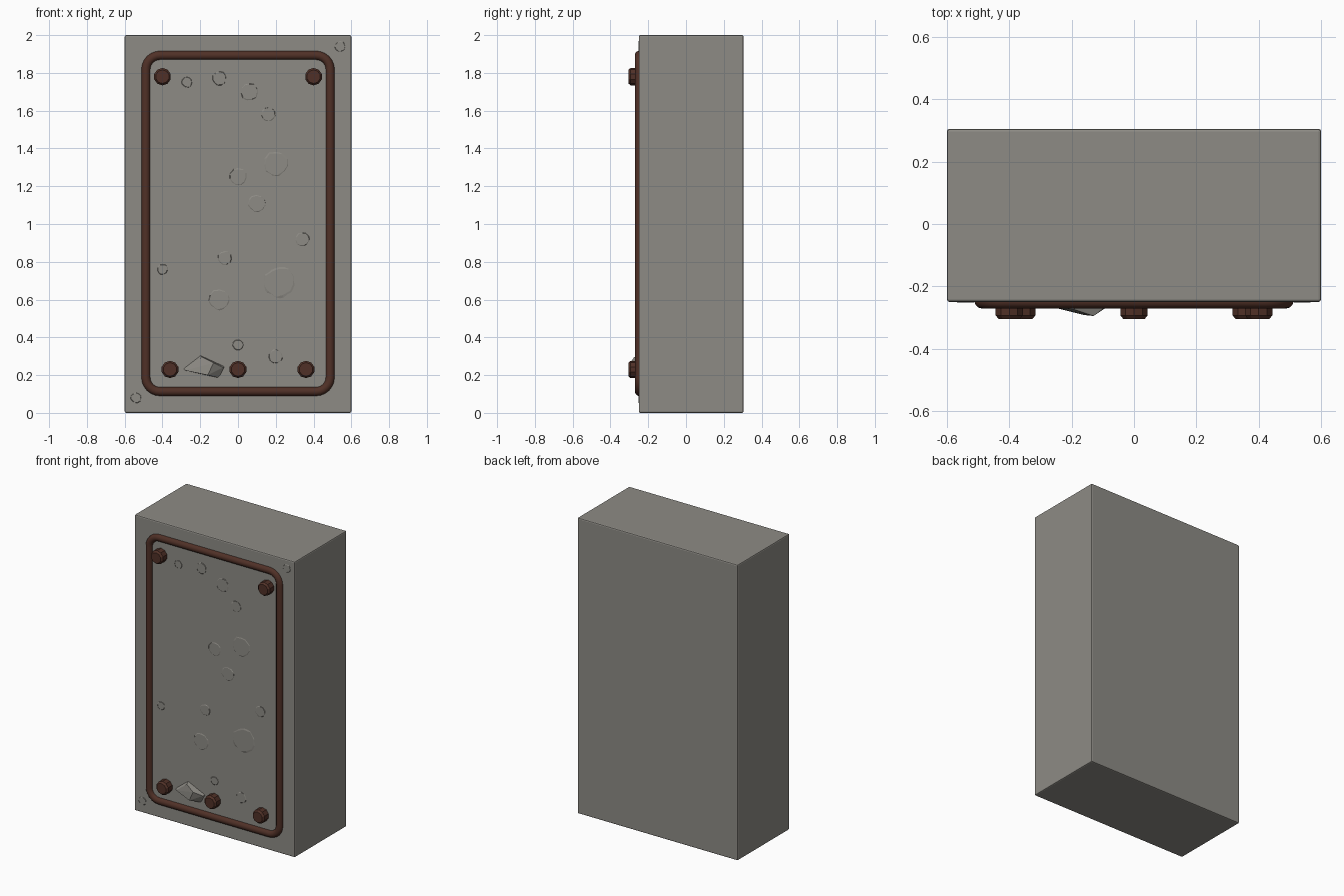
import bpy, bmesh, math, random
from mathutils import Matrix, Vector

random.seed(4)
cube = bpy.data.objects.get("Cube")
if cube:
    bpy.data.objects.remove(cube, do_unlink=True)

FRONT = -0.25
BACK = 0.305


def material(name, color):
    mat = bpy.data.materials.new(name)
    mat.use_nodes = True
    mat.diffuse_color = (*color, 1)
    bsdf = mat.node_tree.nodes["Principled BSDF"]
    bsdf.inputs["Base Color"].default_value = (*color, 1)
    bsdf.inputs["Roughness"].default_value = 0.9
    return mat


stone = material("grey stone", (0.27, 0.26, 0.235))
rust = material("rusty brown", (0.08, 0.03, 0.02))


def add_object(name, bm, mat, smooth=False):
    bmesh.ops.recalc_face_normals(bm, faces=bm.faces)
    mesh = bpy.data.meshes.new(name)
    bm.to_mesh(mesh)
    bm.free()
    mesh.materials.append(mat)
    obj = bpy.data.objects.new(name, mesh)
    bpy.context.collection.objects.link(obj)
    if smooth:
        bpy.ops.object.select_all(action="DESELECT")
        obj.select_set(True)
        bpy.context.view_layer.objects.active = obj
        bpy.ops.object.shade_smooth_by_angle(angle=math.radians(40))
    return obj


# Slab with slightly softened edges
bm = bmesh.new()
bmesh.ops.create_cube(bm, size=1)
bmesh.ops.scale(bm, vec=(1.2, BACK - FRONT, 2), verts=bm.verts)
bmesh.ops.translate(bm, vec=(0, (BACK + FRONT) / 2, 1), verts=bm.verts)
bmesh.ops.bevel(bm, geom=bm.edges[:], offset=0.008, segments=2,
                profile=0.5, affect="EDGES")
add_object("stone_slab", bm, stone)

# Rounded rectangular rim: a round section swept along the border
bm = bmesh.new()
HALF_W, HALF_H, CORNER, TUBE, SIDES, STEPS = 0.488, 0.89, 0.075, 0.024, 12, 6
rings = []
for quarter, (sx, sz) in enumerate([(1, 1), (-1, 1), (-1, -1), (1, -1)]):
    for step in range(STEPS + 1):
        a = math.pi / 2 * (quarter + step / STEPS)
        out = Vector((math.cos(a), 0, math.sin(a)))
        centre = Vector((sx * (HALF_W - CORNER), FRONT + 0.003,
                         1.003 + sz * (HALF_H - CORNER))) + out * CORNER
        ring = []
        for i in range(SIDES):
            t = 2 * math.pi * i / SIDES
            ring.append(bm.verts.new(centre + out * TUBE * math.cos(t)
                                     + Vector((0, TUBE * math.sin(t), 0))))
        rings.append(ring)
for k, ring in enumerate(rings):
    nxt = rings[(k + 1) % len(rings)]
    for i in range(SIDES):
        j = (i + 1) % SIDES
        bm.faces.new((ring[i], ring[j], nxt[j], nxt[i]))
add_object("border_rim", bm, rust, smooth=True)


# Bolts with chamfered heads
def bolt(name, x, z):
    bm = bmesh.new()
    sides = 10
    rings = []
    for radius, y in [(0.046, FRONT + 0.02), (0.046, -0.293), (0.036, -0.305)]:
        ring = []
        for i in range(sides):
            a = 2 * math.pi * (i + 0.5) / sides
            ring.append(bm.verts.new((x + radius * math.cos(a), y,
                                      z + radius * math.sin(a))))
        rings.append(ring)
    for low, high in zip(rings, rings[1:]):
        for i in range(sides):
            j = (i + 1) % sides
            bm.faces.new((low[i], low[j], high[j], high[i]))
    bm.faces.new(rings[0])
    bm.faces.new(rings[-1])
    add_object(name, bm, rust)


for side, s in (("left", 1), ("right", -1)):
    bolt("upper_bolt_" + side, 0.4 * s, 1.78)
    bolt("lower_bolt_" + side, 0.36 * s, 0.23)
bolt("lower_bolt_middle", 0, 0.23)

# Faceted stone chip
bm = bmesh.new()
for p in [(-0.29, -0.245, 0.235), (-0.2, -0.245, 0.305), (-0.07, -0.245, 0.245),
          (-0.1, -0.245, 0.185), (-0.28, -0.262, 0.225), (-0.19, -0.275, 0.295),
          (-0.13, -0.295, 0.265), (-0.16, -0.292, 0.2), (-0.08, -0.262, 0.24)]:
    bm.verts.new(p)
bmesh.ops.convex_hull(bm, input=bm.verts)
add_object("stone_chip", bm, stone)

# Shallow pebbles barely showing above the front face
bm = bmesh.new()
pebbles = [(.06, 1.7, .05), (.2, 1.32, .07), (.1, 1.11, .05), (0, 1.25, .05),
           (.34, .92, .04), (-.07, .82, .04), (-.1, .6, .06), (.22, .69, .09),
           (0, .36, .03), (-.1, 1.77, .04), (.16, 1.58, .04), (-.27, 1.75, .03),
           (-.4, .76, .03), (.2, .3, .04), (-.54, .08, .03), (.54, 1.94, .03)]
for x, z, r in pebbles:
    geom = bmesh.ops.create_cone(bm, cap_ends=True, segments=11, radius1=r,
                                 radius2=r * 0.85, depth=0.004,
                                 matrix=Matrix.Translation((x, FRONT, z))
                                 @ Matrix.Rotation(math.pi / 2, 4, "X"))
    for v in geom["verts"]:
        v.co.x += random.uniform(-0.08, 0.08) * r
        v.co.z += random.uniform(-0.08, 0.08) * r
add_object("surface_pebbles", bm, stone)
